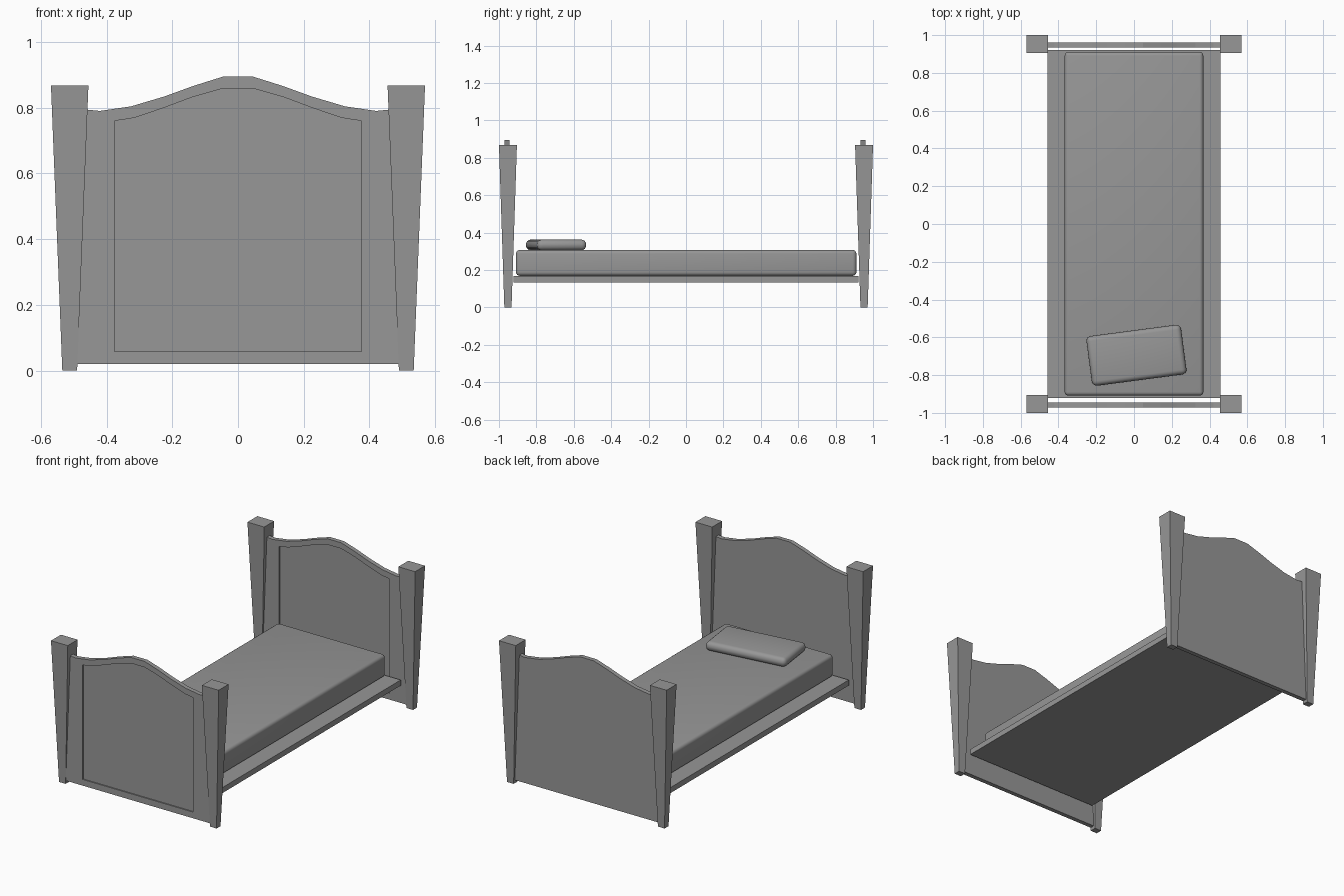
import bpy, bmesh, math
from mathutils import Matrix

if "Cube" in bpy.data.objects:
    bpy.data.objects.remove(bpy.data.objects["Cube"])

grey = bpy.data.materials.new("plain_grey")
grey.diffuse_color = (0.31, 0.31, 0.31, 1)
grey.use_nodes = True
grey.node_tree.nodes["Principled BSDF"].inputs["Base Color"].default_value = grey.diffuse_color


def make_object(name, bm):
    bmesh.ops.recalc_face_normals(bm, faces=bm.faces)
    mesh = bpy.data.meshes.new(name)
    bm.to_mesh(mesh)
    bm.free()
    mesh.materials.append(grey)
    obj = bpy.data.objects.new(name, mesh)
    bpy.context.collection.objects.link(obj)
    return obj


def box(name, size, center, turn=0.0, taper=(1, 1), radius=0.0):
    """Box with optional tapered foot and rounded edges."""
    bm = bmesh.new()
    bmesh.ops.create_cube(bm, size=1, matrix=Matrix.Diagonal((*size, 1)))
    for v in bm.verts:
        if v.co.z < 0:
            v.co.x *= taper[0]
            v.co.y *= taper[1]
    obj = make_object(name, bm)
    obj.location = center
    obj.rotation_euler.z = turn
    if radius:
        bevel = obj.modifiers.new("rounding", 'BEVEL')
        bevel.width = radius
        bevel.segments = 4
        bpy.ops.object.select_all(action='DESELECT')
        bpy.context.view_layer.objects.active = obj
        obj.select_set(True)
        bpy.ops.object.modifier_apply(modifier="rounding")
        bpy.ops.object.shade_smooth_by_angle(angle=math.radians(35))
    return obj


def outline(right_half, bottom):
    """Symmetric board outline from its right-hand top curve."""
    edge = right_half[0][0]
    left = [(-x, z) for x, z in reversed(right_half)]
    return [(-edge, bottom), (edge, bottom)] + right_half + left


OUTER = outline([(.49, .797), (.42, .790), (.325, .804), (.224, .834),
                 (.139, .865), (.047, .894)], .02)
INNER = outline([(.375, .760), (.36, .762), (.315, .769), (.224, .800),
                 (.139, .832), (.047, .858)], .058)


def board(name, front, back):
    """Curved board with a shallow recessed panel on its front face."""
    bm = bmesh.new()
    loops = [[bm.verts.new((x, y, z)) for x, z in pts] for pts, y in
             ((OUTER, back), (OUTER, front), (INNER, front), (INNER, front + .007))]
    n = len(OUTER)
    for a, b in zip(loops, loops[1:]):
        for i in range(n):
            j = (i + 1) % n
            bm.faces.new((a[i], a[j], b[j], b[i]))
    bm.faces.new(loops[0])
    bm.faces.new(loops[-1])
    return make_object(name, bm)


# Tapered corner posts
for end, sy in (("head", -1), ("foot", 1)):
    for side, sx in (("left", -1), ("right", 1)):
        box(f"{end}_post_{side}", (.114, .096, .868),
            (sx * .512, sy * .952, .434), taper=(.395, .40))

# End boards
board("headboard", -.971, -.944)
board("footboard", .934, .961)

# Base, mattress and pillow
box("bed_base", (.918, 1.844, .034), (0, 0, .151))
box("mattress", (.734, 1.82, .138), (0, .001, .238), radius=.02)
box("pillow", (.505, .265, .057), (.013, -.695, .334),
    turn=math.radians(7.5), radius=.026)
